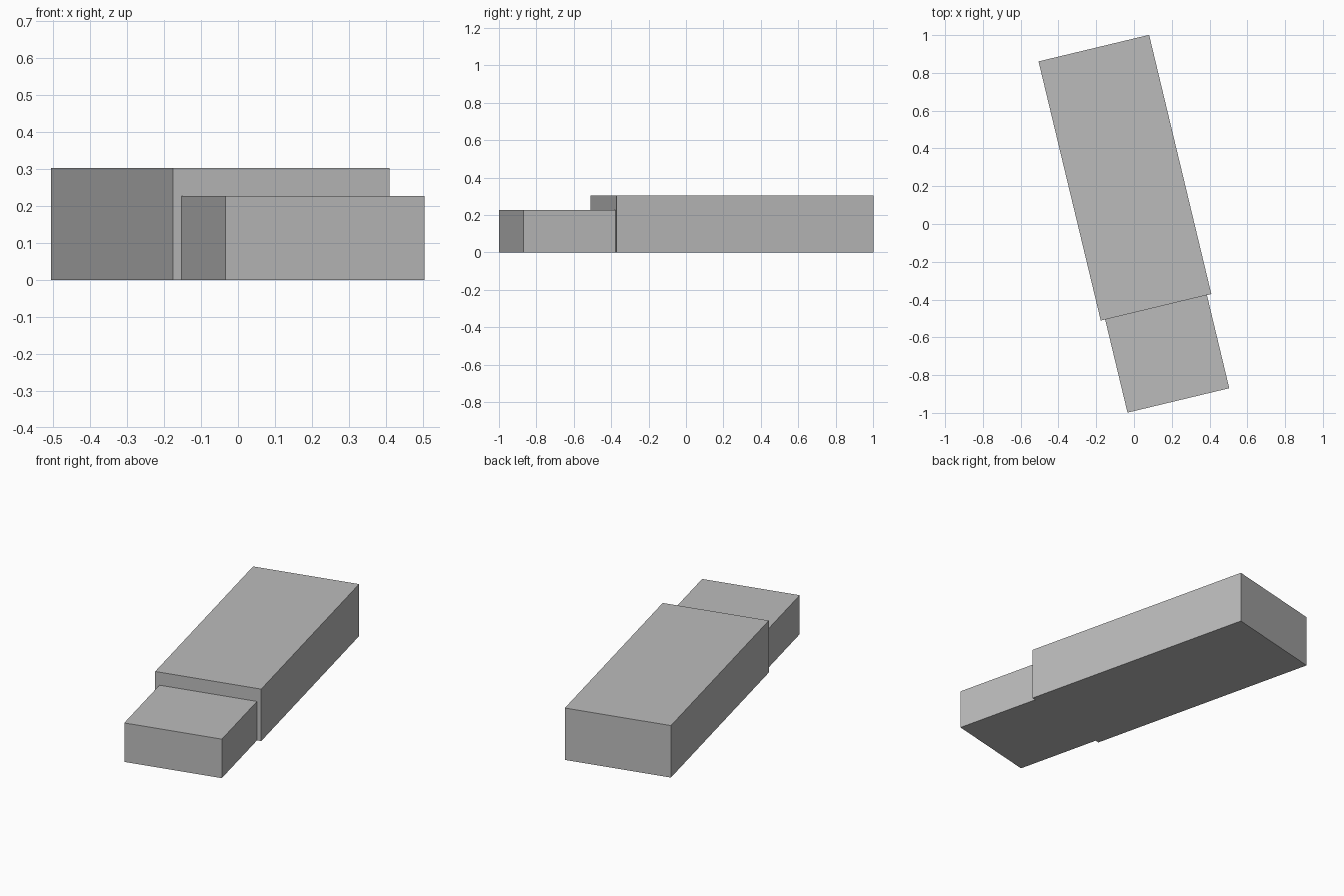
import bpy
import math
from mathutils import Matrix, Vector

cube = bpy.data.objects.get("Cube")
if cube:
    bpy.data.objects.remove(cube, do_unlink=True)

grey = bpy.data.materials.new("plain grey")
grey.use_nodes = True
colour = (0.5, 0.5, 0.5, 1)
grey.diffuse_color = colour
grey.node_tree.nodes["Principled BSDF"].inputs["Base Color"].default_value = colour

ANGLE = math.radians(13.5)
TURN = Matrix.Rotation(ANGLE, 3, "Z")


def block(name, centre, size):
    """Box standing on the ground, turned about z with the whole building."""
    bpy.ops.mesh.primitive_cube_add(size=1, location=(*centre, size[2] / 2))
    obj = bpy.context.object
    obj.name = name
    obj.scale = size
    obj.rotation_euler.z = ANGLE
    obj.data.materials.append(grey)
    return obj


# Tall main hall
hall_centre = Vector((-0.048, 0.245, 0))
hall_size = (0.602, 1.411, 0.303)
block("main_hall", hall_centre.xy, hall_size)

# Lower annex butted against the front of the hall
annex_size = (0.554, 0.507, 0.227)
offset = Vector((0, -(hall_size[1] + annex_size[1]) / 2, 0))
block("front_annex", (hall_centre + TURN @ offset).xy, annex_size)
